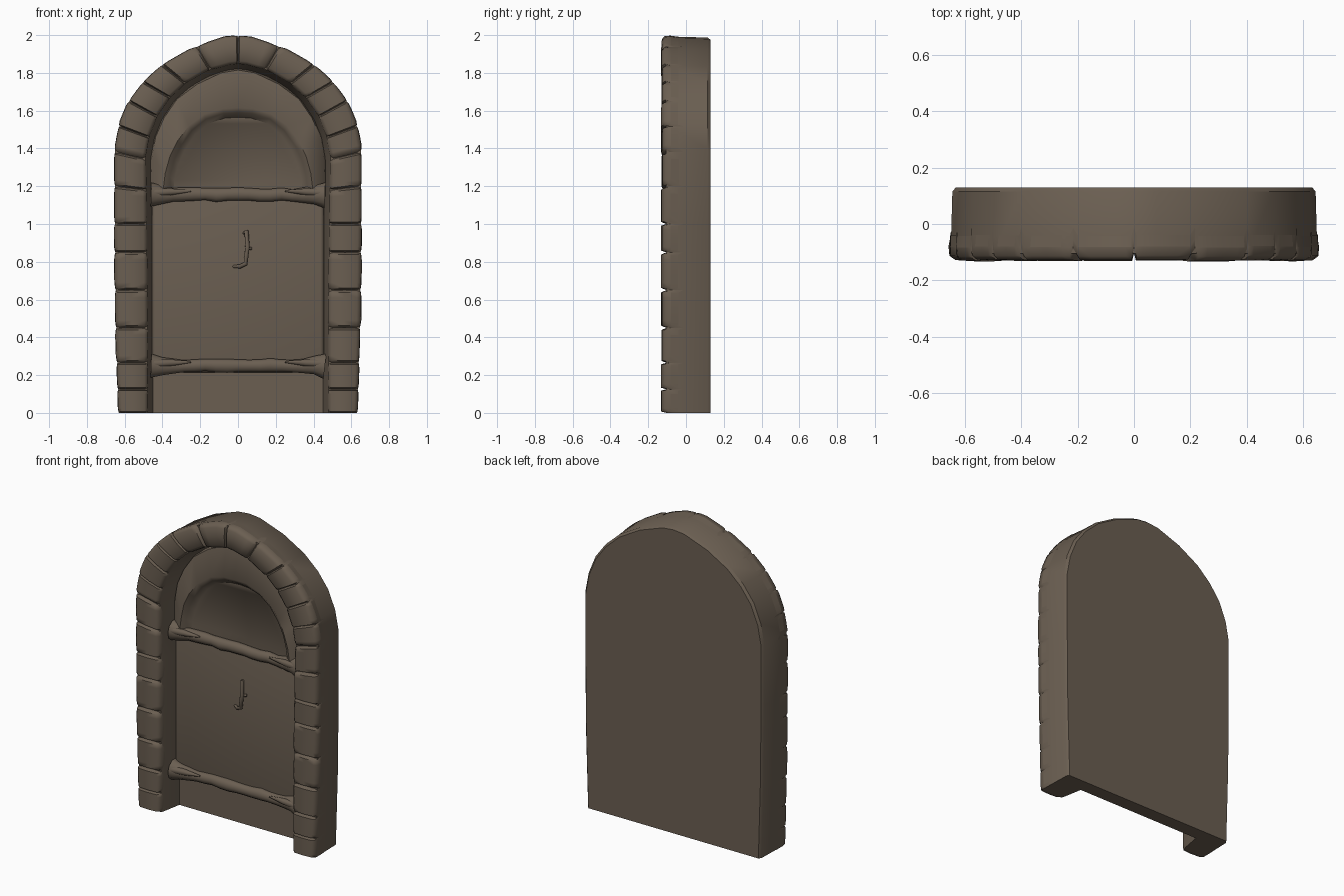
import bpy, bmesh, math, random
from mathutils import Vector

random.seed(4)
cube = bpy.data.objects.get("Cube")
if cube:
    bpy.data.objects.remove(cube, do_unlink=True)

stone = bpy.data.materials.new("brown_stone")
stone.use_nodes = True
colour = (0.145, 0.113, 0.083, 1)
stone.diffuse_color = colour
bsdf = stone.node_tree.nodes["Principled BSDF"]
bsdf.inputs["Base Color"].default_value = colour
bsdf.inputs["Roughness"].default_value = 0.9

# Half outlines of the arch, foot to crown, paired point by point
OUTER = [(.63, 0), (.645, .5), (.65, 1.0), (.65, 1.40), (.625, 1.53), (.575, 1.65),
         (.50, 1.75), (.40, 1.84), (.25, 1.925), (.08, 1.985), (0, 1.993)]
INNER = [(.48, 0), (.48, .5), (.485, 1.0), (.49, 1.36), (.47, 1.47), (.43, 1.57),
         (.36, 1.67), (.28, 1.745), (.17, 1.81), (.05, 1.845), (0, 1.85)]


def finish(bm, name, angle=40):
    """Turn a bmesh into a shaded object."""
    me = bpy.data.meshes.new(name)
    bm.to_mesh(me)
    bm.free()
    ob = bpy.data.objects.new(name, me)
    bpy.context.collection.objects.link(ob)
    me.materials.append(stone)
    shade(ob, angle)
    return ob


def shade(ob, angle):
    bpy.ops.object.select_all(action='DESELECT')
    ob.select_set(True)
    bpy.context.view_layer.objects.active = ob
    bpy.ops.object.shade_smooth_by_angle(angle=math.radians(angle))


def arch(half, y, inset=0):
    """Full arch row from the +x foot over the crown to the -x foot."""
    pts = []
    for x, z in half:
        pts.append(Vector((x * (1 - inset / half[0][0]), y, z * (1 - inset / half[-1][1]))))
    return pts + [Vector((-p.x, p.y, p.z)) for p in reversed(pts[:-1])]


def skin(bm, rows):
    """Join consecutive rows of points with quads."""
    grid = [[bm.verts.new(p) for p in row] for row in rows]
    for a, b in zip(grid, grid[1:]):
        for i in range(len(a) - 1):
            bm.faces.new((a[i], a[i + 1], b[i + 1], b[i]))
    return grid


def along(half, t):
    i = min(int(t), len(half) - 2)
    return Vector(half[i]).lerp(Vector(half[i + 1]), t - i)


# Wall slab with the doorway recess
bm = bmesh.new()
rows = skin(bm, [arch(OUTER, .13, .018), arch(OUTER, .115, .006), arch(OUTER, -.105),
                 arch(INNER, -.105), arch(INNER, -.08, .008), arch(INNER, .04, .03)])
bm.faces.new(rows[0])
bm.faces.new(rows[-1])
bm.faces.new([r[0] for r in rows] + [r[-1] for r in reversed(rows)])
bmesh.ops.recalc_face_normals(bm, faces=bm.faces)
finish(bm, "wall_slab")

# Pillow-shaped frame stones: (position across, y) section swept between joints
SECTION = [(0, -.04), (-.05, -.08), (-.03, -.112), (.1, -.126), (.5, -.13),
           (.9, -.126), (1.02, -.11), (1.05, -.08), (1, -.05)]
JOINTS = [0, .25, .53, .9, 1.3, 1.7, 2, 2.5, 2.95, 3.9, 5, 6, 7, 8.2, 10]
bm = bmesh.new()
for side in (1, -1):
    for t0, t1 in zip(JOINTS, JOINTS[1:]):
        swell = random.uniform(.5, 1.1)
        lift = random.uniform(-.003, .002)
        sweep = []
        for u in (0, .06, .2, .5, .8, .94, 1):
            t = t0 + (t1 - t0) * u
            a, b = along(OUTER, t), along(INNER, t)
            puff = (1 - abs(2 * u - 1) ** 5)
            row = []
            for v, y in SECTION:
                if v < 0 or v > 1:
                    v = min(max(v, 0), 1) + (v - min(max(v, 0), 1)) * puff * swell
                p = a.lerp(b, v)
                depth = y + lift if puff > .4 else y + .026
                row.append(Vector((side * p.x, depth, p.y)))
            sweep.append(row)
        skin(bm, sweep)
bmesh.ops.recalc_face_normals(bm, faces=bm.faces)
for f in bm.faces:
    if f.normal.y > .1:
        f.normal_flip()
finish(bm, "frame_stones", 60)

# Arched top of the door: raised surround sloping to a sunken panel
RIM = [(.40, 1.15), (.385, 1.27), (.36, 1.36), (.32, 1.44), (.26, 1.52), (.18, 1.58),
       (.08, 1.61), (0, 1.615)]
EDGE = [(.47, 1.15), (.465, 1.36), (.445, 1.47), (.40, 1.57), (.33, 1.67), (.22, 1.75),
        (.09, 1.81), (0, 1.825)]
bm = bmesh.new()
lip = arch(RIM, -.035)
for p in lip[1:-1]:
    p.y += random.uniform(-.012, .008)
rows = skin(bm, [arch(EDGE, .04), arch(EDGE, .0, .01), lip,
                 arch(RIM, -.02, .025), arch(RIM, .012, .05)])
bm.faces.new(rows[-1])
bmesh.ops.recalc_face_normals(bm, faces=bm.faces)
if sum(f.normal.y * f.calc_area() for f in bm.faces) > 0:
    bmesh.ops.reverse_faces(bm, faces=bm.faces)
finish(bm, "door_arched_top", 50)

# Main door leaf
bm = bmesh.new()
bmesh.ops.create_cube(bm, size=1)
for v in bm.verts:
    v.co = Vector((v.co.x * .91, .03 + v.co.y * .06, .68 + v.co.z * .93))
bmesh.ops.bevel(bm, geom=bm.edges[:], offset=.02, segments=3, affect='EDGES', profile=.5)
finish(bm, "door_leaf")


def tube(name, points, radius, squash=1, y=0):
    """Round bar through (x, y, z, thickness) points, flattened in depth."""
    cu = bpy.data.curves.new(name, 'CURVE')
    cu.dimensions = '3D'
    cu.bevel_depth = radius
    cu.bevel_resolution = 3
    cu.use_fill_caps = True
    sp = cu.splines.new('POLY')
    sp.points.add(len(points) - 1)
    for p, (px, py, pz, r) in zip(sp.points, points):
        p.co = (px, py, pz, 1)
        p.radius = r
    ob = bpy.data.objects.new(name, cu)
    bpy.context.collection.objects.link(ob)
    ob.scale.y = squash
    ob.location.y = y
    cu.materials.append(stone)
    bpy.ops.object.select_all(action='DESELECT')
    ob.select_set(True)
    bpy.context.view_layer.objects.active = ob
    bpy.ops.object.convert(target='MESH')
    shade(bpy.context.object, 60)


# Cross straps with flared ends, and flat hinge tongues on them
for label, z in (("upper", 1.155), ("lower", .25)):
    pts = []
    for i in range(17):
        x = -.46 + .92 * i / 16
        flare = max(0, abs(x) - .3) / .16
        pts.append((x, 0, z + random.uniform(-.004, .004),
                    1 + .9 * flare ** 1.5 + random.uniform(-.08, .08)))
    tube(label + "_strap", pts, .036, .9, -.005)
    for s, side in ((1, "left"), (-1, "right")):
        tube(f"{label}_{side}_hinge",
             [(s * .46, 0, z + .01, 1.5), (s * .36, 0, z + .015, 1.2), (s * .25, 0, z + .02, .3)],
             .016, 1, -.035)

# Handle: upright bar with a hooked foot and a small catch
tube("door_handle", [(.03, .01, .95, .7), (.045, -.025, .96, 1), (.05, -.03, .88, 1),
                     (.04, -.03, .79, 1), (.01, -.02, .775, .9), (-.03, .01, .775, .6)], .012)
tube("handle_catch", [(.045, -.025, .87, 1), (.07, -.01, .87, .8)], .01)
